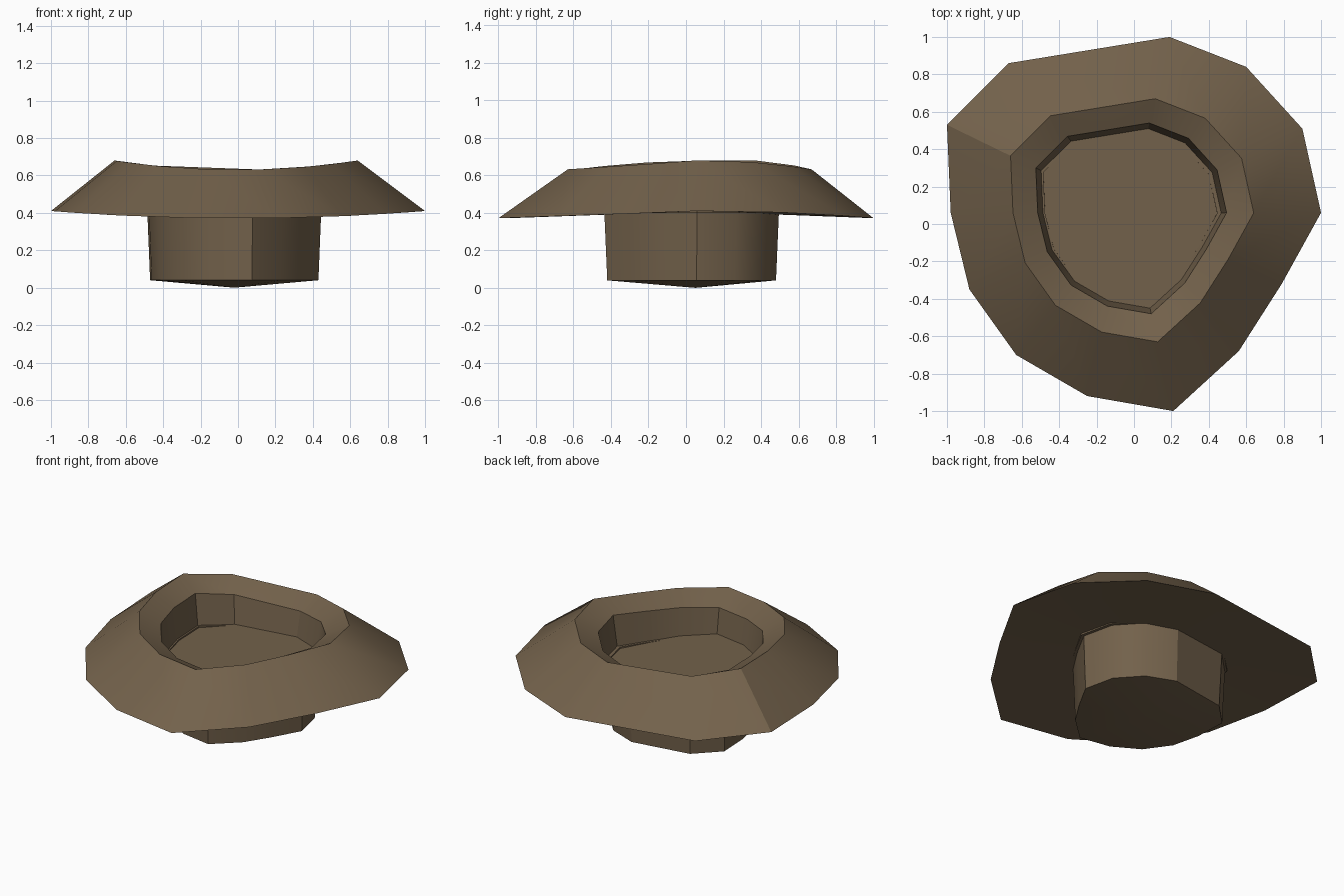
import bpy
import bmesh
import math

cube = bpy.data.objects.get("Cube")
if cube:
    bpy.data.objects.remove(cube, do_unlink=True)

# Irregular plan outline shared by every ring
OUTLINE = [
    (0.19, 1.0), (0.60, 0.84), (0.90, 0.51), (1.0, 0.06), (0.79, -0.32),
    (0.56, -0.68), (0.21, -1.0), (-0.25, -0.92), (-0.63, -0.70),
    (-0.88, -0.35), (-0.98, 0.06), (-1.0, 0.53), (-0.67, 0.86),
]

bm = bmesh.new()


def ring(scale, cx, cy, height, sway=0.0):
    """Scaled copy of the outline, raised towards its left and right ends."""
    return [bm.verts.new((cx + scale * x, cy + scale * y, height + sway * x * x))
            for x, y in OUTLINE]


def bridge(lower, upper):
    n = len(lower)
    for i in range(n):
        j = (i + 1) % n
        bm.faces.new((lower[i], lower[j], upper[j], upper[i]))


def fan(loop, point):
    tip = bm.verts.new(point)
    for i, v in enumerate(loop):
        bm.faces.new((v, loop[(i + 1) % len(loop)], tip))


# Stem, underside, sloping flank, rim, inner bevel and basin floor
rings = [
    ring(0.45, -0.02, 0.03, 0.04),
    ring(0.465, -0.02, 0.03, 0.39, 0.02),
    ring(1.0, 0.0, 0.0, 0.37, 0.04),
    ring(0.65, -0.01, 0.02, 0.63, 0.05),
    ring(0.51, -0.015, 0.03, 0.56, 0.05),
    ring(0.48, -0.015, 0.03, 0.40),
]
for a, b in zip(rings, rings[1:]):
    bridge(a, b)
fan(rings[0], (-0.02, 0.05, 0.0))
bm.faces.new(rings[-1])
bmesh.ops.recalc_face_normals(bm, faces=bm.faces)

mesh = bpy.data.meshes.new("hollow_mound")
bm.to_mesh(mesh)
bm.free()
mound = bpy.data.objects.new("hollow_mound", mesh)
bpy.context.collection.objects.link(mound)

# Earth brown
earth = bpy.data.materials.new("earth_brown")
earth.use_nodes = True
color = (0.17, 0.12, 0.07, 1.0)
earth.diffuse_color = color
shader = earth.node_tree.nodes["Principled BSDF"]
shader.inputs["Base Color"].default_value = color
shader.inputs["Roughness"].default_value = 0.9
mesh.materials.append(earth)

bpy.ops.object.select_all(action='DESELECT')
mound.select_set(True)
bpy.context.view_layer.objects.active = mound
bpy.ops.object.shade_smooth_by_angle(angle=math.radians(30))
